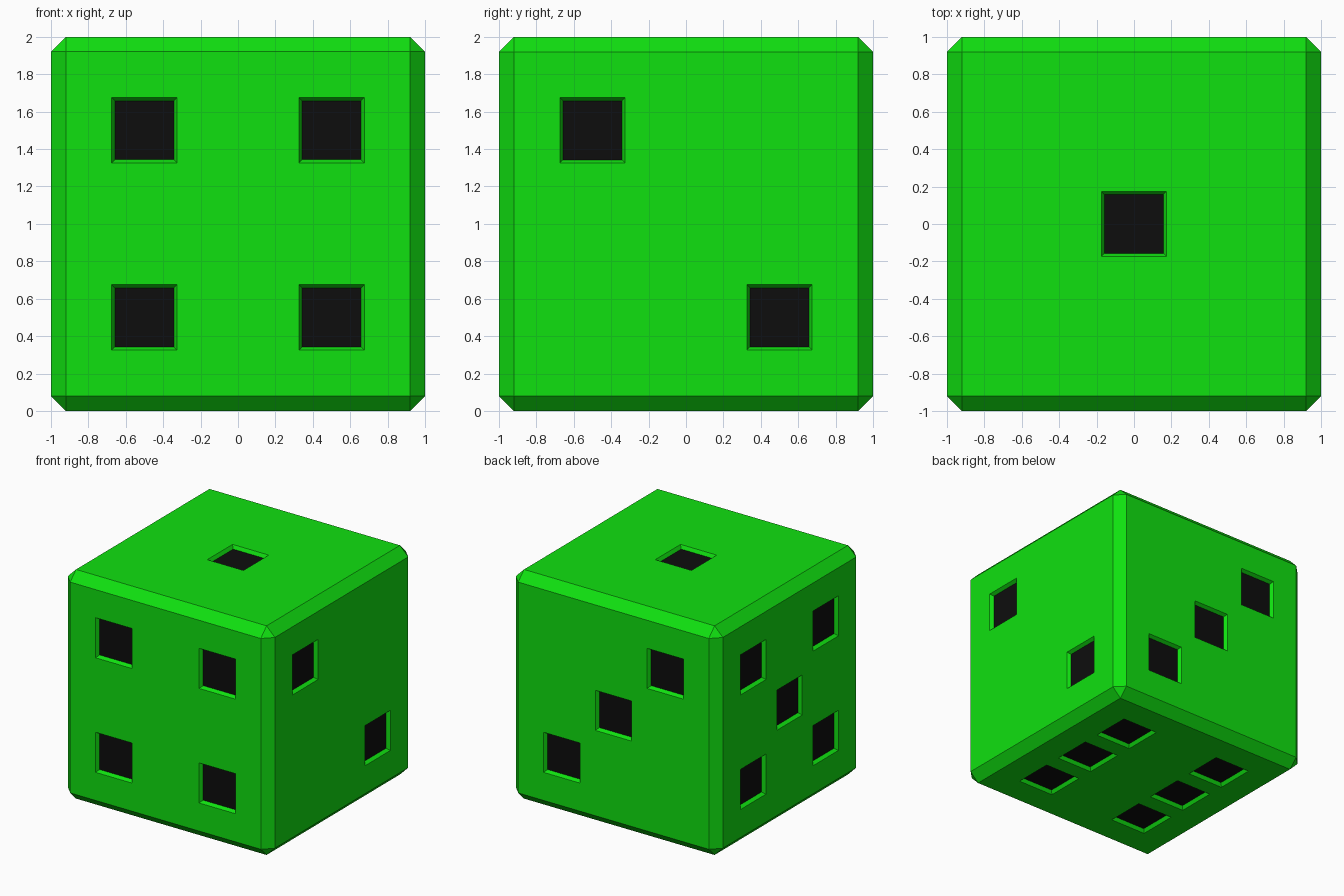
import bpy, bmesh
from mathutils import Matrix, Vector

if "Cube" in bpy.data.objects:
    bpy.data.objects.remove(bpy.data.objects["Cube"])

RIM, FLOOR, DEPTH, CHAMFER = 0.175, 0.157, 0.03, 0.08
CENTRE = Vector((0, 0, 1))


def material(name, color):
    mat = bpy.data.materials.new(name)
    mat.diffuse_color = color
    mat.use_nodes = True
    mat.node_tree.nodes["Principled BSDF"].inputs["Base Color"].default_value = mat.diffuse_color
    return mat


def make_object(name, bm, mats):
    mesh = bpy.data.meshes.new(name)
    bm.to_mesh(mesh)
    bm.free()
    obj = bpy.data.objects.new(name, mesh)
    bpy.context.collection.objects.link(obj)
    for mat in mats:
        mesh.materials.append(mat)
    return obj


mats = [material("green", (0.005, 0.75, 0.005, 1)),
        material("black", (0.004, 0.004, 0.004, 1))]

# Body: cube with flat chamfered edges
bm = bmesh.new()
bmesh.ops.create_cube(bm, size=2, matrix=Matrix.Translation(CENTRE))
bmesh.ops.bevel(bm, geom=bm.edges[:], offset=CHAMFER, segments=1,
                affect='EDGES')
body = make_object("die_body", bm, mats)

# Pips on each face: outward normal, horizontal axis, vertical axis, positions
H = 0.5
X, Y, Z = Vector((1, 0, 0)), Vector((0, 1, 0)), Vector((0, 0, 1))
corners = [(a, b) for a in (-H, H) for b in (-H, H)]
faces = [
    (Z, X, Y, [(0, 0)]),                              # top
    (X, Y, Z, [(-H, H), (H, -H)]),                    # right
    (Y, X, Z, [(H, -H), (0, 0), (-H, H)]),            # back
    (-Y, X, Z, corners),                              # front
    (-X, Y, Z, corners + [(0, 0)]),                   # left
    (-Z, X, Y, corners + [(-H, 0), (H, 0)]),          # bottom
]


def add_pip(bm, n, u, v, a, b):
    """Tapered square plug, its inner end black."""
    def ring(half, height):
        return [bm.verts.new(CENTRE + n * (1 + height) + u * (a + half * i)
                             + v * (b + half * j))
                for i, j in ((-1, -1), (1, -1), (1, 1), (-1, 1))]
    inner = ring(FLOOR, -DEPTH)
    outer = ring(2 * RIM - FLOOR, DEPTH)
    bm.faces.new(inner).material_index = 1
    bm.faces.new(outer)
    for i in range(4):
        j = (i + 1) % 4
        bm.faces.new((inner[i], inner[j], outer[j], outer[i]))


bm = bmesh.new()
for n, u, v, spots in faces:
    for a, b in spots:
        add_pip(bm, n, u, v, a, b)
bmesh.ops.recalc_face_normals(bm, faces=bm.faces[:])
cutter = make_object("pip_cutter", bm, mats)
cutter.hide_render = True
cutter.hide_viewport = True

# Sink the pips into the body
cut = body.modifiers.new("pips", 'BOOLEAN')
cut.operation = 'DIFFERENCE'
cut.solver = 'EXACT'
cut.material_mode = 'TRANSFER'
cut.object = cutter
